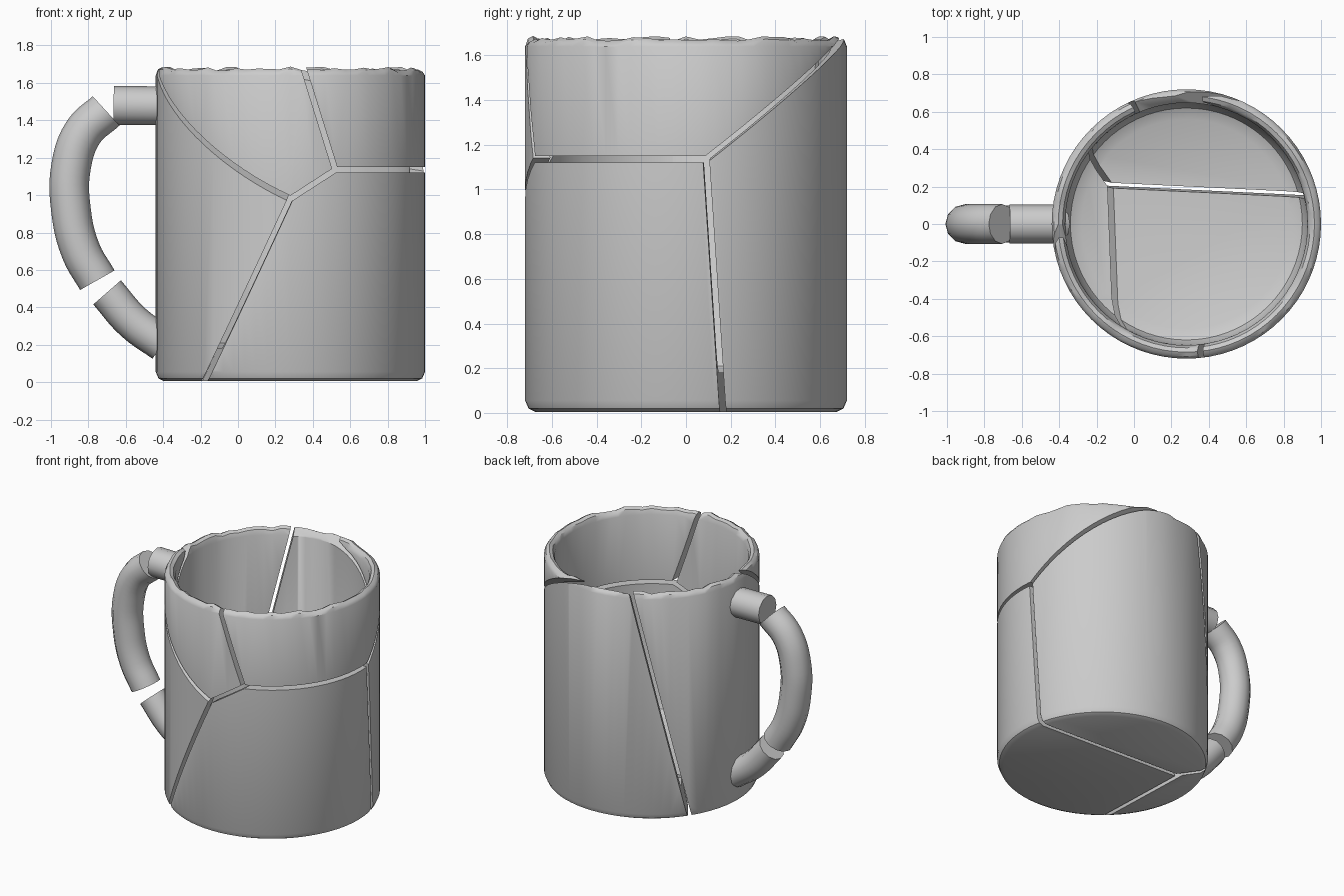
import bpy, bmesh, math, random
from mathutils import Vector

if "Cube" in bpy.data.objects:
    bpy.data.objects.remove(bpy.data.objects["Cube"])

random.seed(4)
CX = 0.28          # mug axis
HALF_GAP = 0.014   # half the crack width
SEG = 72


def link(name, bm):
    me = bpy.data.meshes.new(name)
    bm.to_mesh(me)
    bm.free()
    ob = bpy.data.objects.new(name, me)
    bpy.context.collection.objects.link(ob)
    return ob


def activate(ob):
    bpy.ops.object.select_all(action='DESELECT')
    ob.select_set(True)
    bpy.context.view_layer.objects.active = ob


def smooth(ob):
    activate(ob)
    bpy.ops.object.shade_smooth_by_angle(angle=math.radians(35))


# Whole mug body: lathed wall with a thick floor and a chipped, uneven rim
def mug_body():
    profile = [(0.675, 0.005), (0.705, 0.02), (0.72, 0.055), (0.72, 1.64),
               (0.708, 1.668), (0.685, 1.68), (0.662, 1.668), (0.648, 1.63),
               (0.645, 0.27), (0.62, 0.21), (0.56, 0.18)]
    bm = bmesh.new()
    rings = []
    chips = [random.uniform(-0.016, 0.007) for _ in range(SEG)]
    for r, z in profile:
        ring = []
        for i in range(SEG):
            a = 2 * math.pi * i / SEG
            dz = chips[i] if z > 1.65 else 0
            ring.append(bm.verts.new((CX + r * math.cos(a), r * math.sin(a), z + dz)))
        rings.append(ring)
    for lo, hi in zip(rings, rings[1:]):
        for i in range(SEG):
            j = (i + 1) % SEG
            bm.faces.new((lo[i], lo[j], hi[j], hi[i]))
    bm.faces.new(rings[0][::-1])
    bm.faces.new(rings[-1])
    return link("mug_body", bm)


# Crack planes, each through three points
A, C, D = (0.28, -0.72, 0.98), (0.52, -0.68, 1.135), (0.994, 0.09, 1.135)
CRACKS = {
    "left_rim": (A, (0, -0.663, 1.14), (-0.435, -0.1, 1.66)),
    "left_front": (A, (-0.18, -0.553, 0), (-0.21, 0.22, 0)),
    "rim_rim": (C, (0.35, -0.717, 1.68), (0.52, 0, 1.135)),
    "rim_front": (A, C, (0.28, 0, 0.98)),
    "right_front": (C, D, (0.3, 0.1, 1.135)),
    "front_back": (D, (0.98, 0.165, 0), (-0.12, 0.205, 0.2)),
    "right_back": (D, (0.28, 0.715, 1.70), (-0.01, 0.655, 1.69)),
    "left_back": ((-0.01, 0.655, 1.68), (-0.315, 0.40, 0), (-0.12, 0.205, 0.2)),
}

# Shards: a point inside each, and the cracks that bound it
SHARDS = {
    "left_shard": ((-0.4, 0, 0.8), ("left_rim", "left_front", "left_back")),
    "front_shard": ((0.4, -0.6, 0.4), ("left_front", "rim_front", "right_front", "front_back")),
    "back_shard": ((0.4, 0.6, 0.7), ("front_back", "right_back", "left_back")),
    "front_rim_shard": ((-0.1, -0.6, 1.45), ("left_rim", "rim_rim", "rim_front")),
    "right_rim_shard": ((0.9, -0.3, 1.45), ("rim_rim", "right_front", "right_back")),
}


# Convex cell bounded by the given cracks
def cell(name, seed, cracks):
    bm = bmesh.new()
    bmesh.ops.create_cube(bm, size=6)
    for key in cracks:
        p, q, r = (Vector(v) for v in CRACKS[key])
        n = (q - p).cross(r - p).normalized()
        if n.dot(Vector(seed) - p) > 0:
            n = -n
        res = bmesh.ops.bisect_plane(bm, geom=bm.verts[:] + bm.edges[:] + bm.faces[:],
                                     plane_co=p - n * HALF_GAP, plane_no=n, clear_outer=True)
        rim = [e for e in bm.edges if e.is_boundary]
        if rim:
            bmesh.ops.contextual_create(bm, geom=rim)
    bmesh.ops.recalc_face_normals(bm, faces=bm.faces[:])
    return link(name, bm)


body = mug_body()
for name, (seed, cracks) in SHARDS.items():
    cutter = cell(name + "_cutter", seed, cracks)
    cutter.hide_render = True
    shard = body.copy()
    shard.data = body.data.copy()
    shard.name = name
    bpy.context.collection.objects.link(shard)
    mod = shard.modifiers.new("cut", 'BOOLEAN')
    mod.operation, mod.solver, mod.object = 'INTERSECT', 'EXACT', cutter
    activate(shard)
    bpy.ops.object.modifier_apply(modifier=mod.name)
    bpy.data.objects.remove(cutter)
    smooth(shard)
bpy.data.objects.remove(body)


# Handle pieces: capped round tubes along x-z paths
def tube(name, path, radius):
    cu = bpy.data.curves.new(name, 'CURVE')
    cu.dimensions = '3D'
    cu.bevel_depth, cu.bevel_resolution = radius, 4
    cu.use_fill_caps, cu.resolution_u = True, 5
    sp = cu.splines.new('BEZIER')
    sp.bezier_points.add(len(path) - 1)
    for bp, (x, z) in zip(sp.bezier_points, path):
        bp.co = (x, 0, z)
        bp.handle_left_type = bp.handle_right_type = 'AUTO'
    ob = bpy.data.objects.new(name, cu)
    bpy.context.collection.objects.link(ob)
    activate(ob)
    bpy.ops.object.convert(target='MESH')
    smooth(bpy.context.object)


tube("handle_top_stub", [(-0.40, 1.477), (-0.665, 1.48)], 0.104)
tube("handle_grip", [(-0.705, 1.45), (-0.825, 1.34), (-0.893, 1.15),
                     (-0.893, 0.92), (-0.84, 0.7), (-0.752, 0.545)], 0.106)
tube("handle_bottom_stub", [(-0.40, 0.205), (-0.56, 0.32), (-0.70, 0.48)], 0.098)
